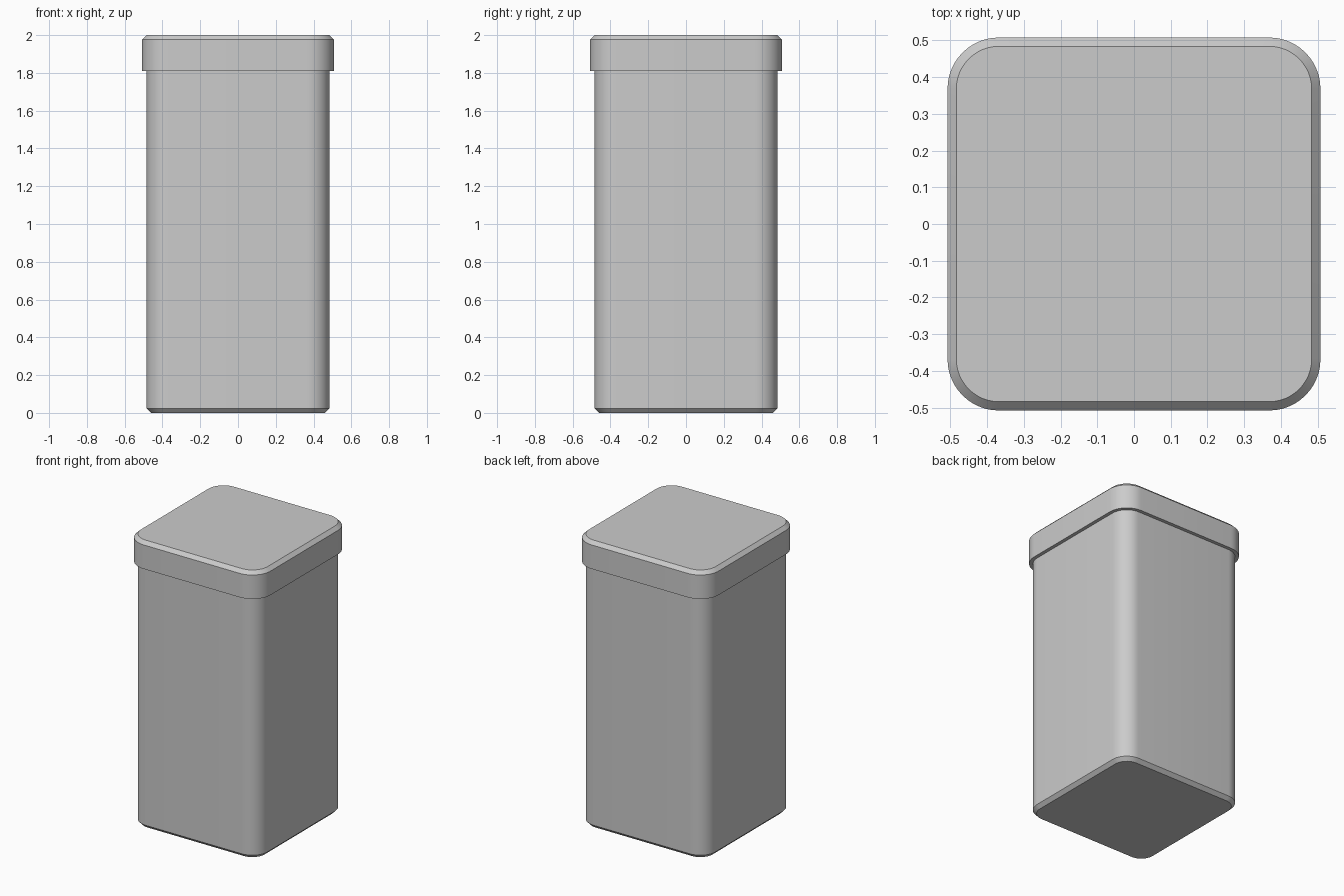
import bpy, math

if "Cube" in bpy.data.objects:
    bpy.data.objects.remove(bpy.data.objects["Cube"])

SEG = 12  # segments per rounded corner


def rounded_square(half, radius, z):
    """Points of a rounded square ring, counter-clockwise."""
    c = half - radius
    pts = []
    for k, (sx, sy) in enumerate([(1, 1), (-1, 1), (-1, -1), (1, -1)]):
        for i in range(SEG + 1):
            a = math.pi / 2 * (k + i / SEG)
            pts.append((sx * c + radius * math.cos(a), sy * c + radius * math.sin(a), z))
    return pts


def loft(name, core, rings):
    """Stack rounded squares (half width, z) sharing the same corner centres."""
    verts, faces = [], []
    for half, z in rings:
        verts += rounded_square(half, half - core, z)
    n = 4 * (SEG + 1)
    for r in range(len(rings) - 1):
        for i in range(n):
            j = (i + 1) % n
            faces.append((r * n + i, r * n + j, (r + 1) * n + j, (r + 1) * n + i))
    faces.append(tuple(reversed(range(n))))
    faces.append(tuple(range((len(rings) - 1) * n, len(rings) * n)))
    mesh = bpy.data.meshes.new(name)
    mesh.from_pydata(verts, [], faces)
    obj = bpy.data.objects.new(name, mesh)
    bpy.context.collection.objects.link(obj)
    bpy.ops.object.select_all(action='DESELECT')
    obj.select_set(True)
    bpy.context.view_layer.objects.active = obj
    bpy.ops.object.shade_smooth_by_angle(angle=math.radians(30))
    return obj


# Tall tin body with a chamfered base, running up inside the lid
loft("tin_body", 0.368, [(0.461, 0), (0.484, 0.024), (0.484, 1.9)])

# Slightly wider lid with a chamfered top edge
loft("tin_lid", 0.368, [(0.508, 1.81), (0.508, 1.976), (0.484, 2.0)])
